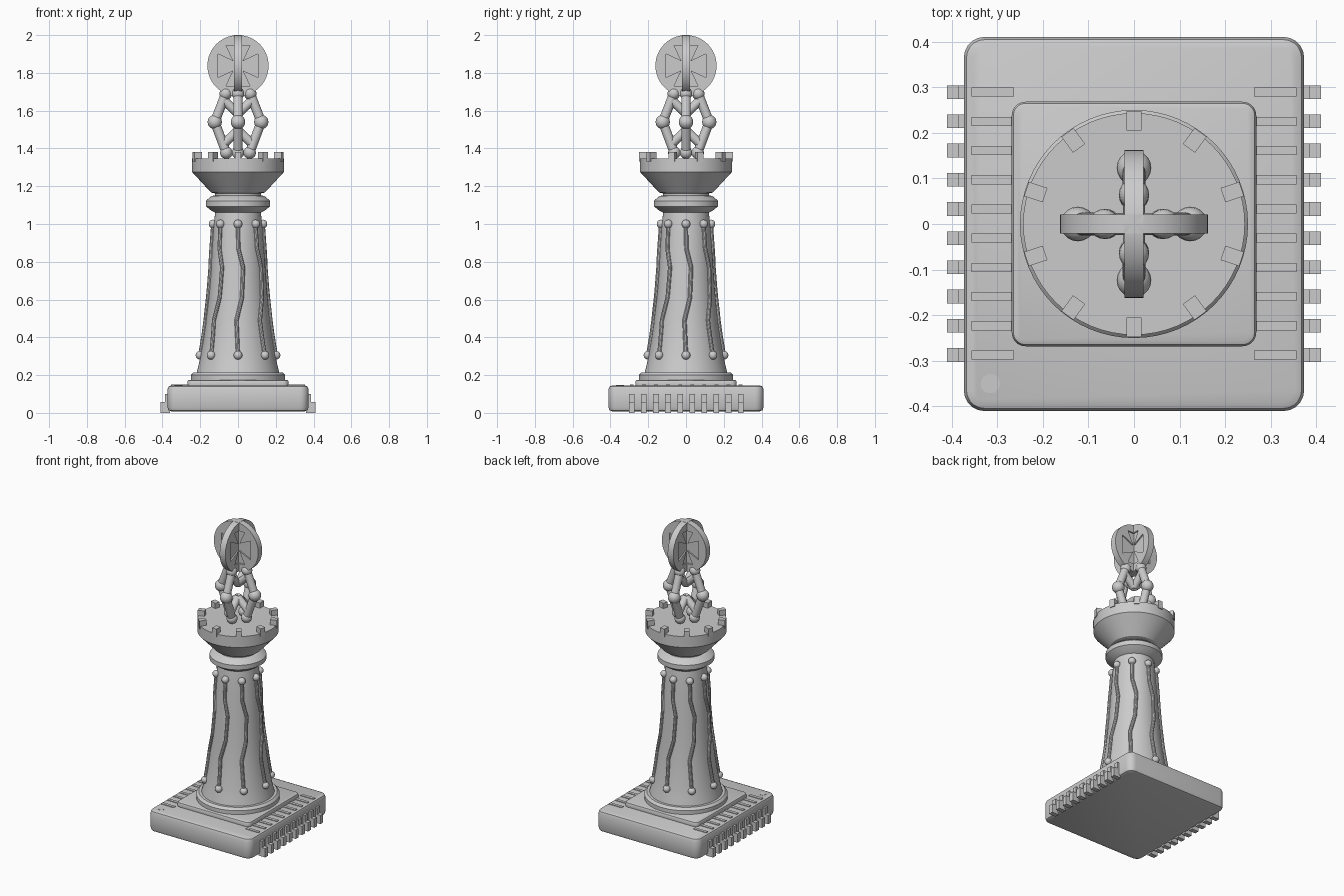
import bpy, bmesh, math
from mathutils import Vector, Matrix

cube = bpy.data.objects.get("Cube")
if cube:
    bpy.data.objects.remove(cube, do_unlink=True)

grey = bpy.data.materials.new("plain grey")
grey.use_nodes = True
grey.diffuse_color = (0.6, 0.6, 0.6, 1)
grey.node_tree.nodes["Principled BSDF"].inputs["Base Color"].default_value = (0.6, 0.6, 0.6, 1)


def finish(bm, name, smooth=True):
    bmesh.ops.recalc_face_normals(bm, faces=bm.faces[:])
    me = bpy.data.meshes.new(name)
    bm.to_mesh(me)
    bm.free()
    ob = bpy.data.objects.new(name, me)
    bpy.context.collection.objects.link(ob)
    me.materials.append(grey)
    if smooth:
        bpy.ops.object.select_all(action="DESELECT")
        ob.select_set(True)
        bpy.context.view_layer.objects.active = ob
        bpy.ops.object.shade_smooth_by_angle(angle=math.radians(32))
    return ob


def box(bm, lo, hi, rot=None):
    lo, hi = Vector(lo), Vector(hi)
    m = Matrix.Translation((lo + hi) / 2) @ Matrix.Diagonal((*(hi - lo), 1))
    return bmesh.ops.create_cube(bm, size=1, matrix=(rot or Matrix()) @ m)["verts"]


def ball(bm, p, r, seg=20):
    bmesh.ops.create_uvsphere(bm, u_segments=seg, v_segments=seg // 2, radius=r,
                              matrix=Matrix.Translation(p))


def rod(bm, a, b, r, seg=16):
    a, b = Vector(a), Vector(b)
    rot = Vector((0, 0, 1)).rotation_difference(b - a).to_matrix().to_4x4()
    bmesh.ops.create_cone(bm, cap_ends=True, segments=seg, radius1=r, radius2=r,
                          depth=(b - a).length, matrix=Matrix.Translation((a + b) / 2) @ rot)


def slab(name, hx, hy, z0, z1, corner, edge):
    """Rounded rectangle block with softened top and bottom rims."""
    bm = bmesh.new()
    box(bm, (-hx, -hy, z0), (hx, hy, z1))
    upright = [e for e in bm.edges if abs(e.verts[0].co.z - e.verts[1].co.z) > 0.001]
    bmesh.ops.bevel(bm, geom=upright, offset=corner, segments=5, profile=0.5, affect="EDGES")
    rims = [e for e in bm.edges if abs(e.verts[0].co.z - e.verts[1].co.z) < 0.001]
    bmesh.ops.bevel(bm, geom=rims, offset=edge, segments=2, profile=0.5, affect="EDGES")
    return finish(bm, name)


# chip body and the raised pad under the column
slab("chip_base", 0.373, 0.41, 0.008, 0.146, 0.045, 0.02)
slab("chip_pad", 0.268, 0.268, 0.13, 0.175, 0.03, 0.012)

# chip legs and the raised leads on the top
pins, leads = bmesh.new(), bmesh.new()
for i in range(10):
    y = 0.289 - i * 0.064
    for side in (0, math.pi):
        turn = Matrix.Rotation(side, 4, "Z")
        yy = y if side == 0 else -y
        box(pins, (0.36, yy - 0.015, 0), (0.386, yy + 0.015, 0.1), turn)
        box(pins, (0.38, yy - 0.015, 0), (0.41, yy + 0.015, 0.058), turn)
        box(leads, (0.263, yy - 0.01, 0.14), (0.356, yy + 0.01, 0.15), turn)
finish(pins, "chip_legs", False)
finish(leads, "chip_leads", False)

# marker dot in the corner
bm = bmesh.new()
rod(bm, (-0.315, -0.35, 0.14), (-0.315, -0.35, 0.148), 0.021, 24)
finish(bm, "marker_dot")

# turned column
shaft = [(0.218, 0.215), (0.207, 0.26), (0.198, 0.3), (0.184, 0.38), (0.172, 0.46), (0.162, 0.55),
         (0.153, 0.65), (0.144, 0.78), (0.135, 0.9), (0.128, 1.0), (0.121, 1.06)]
profile = [(0, 0.165), (0.25, 0.165), (0.25, 0.2), (0.235, 0.215)] + shaft + [
    (0.14, 1.07), (0.17, 1.093), (0.17, 1.123), (0.14, 1.148), (0.122, 1.152),
    (0.122, 1.162), (0.143, 1.167), (0.243, 1.275), (0.243, 1.347), (0, 1.347)]
bm = bmesh.new()
vs = [bm.verts.new((r, 0, z)) for r, z in profile]
es = [bm.edges.new(p) for p in zip(vs, vs[1:])]
bmesh.ops.spin(bm, geom=vs + es, cent=(0, 0, 0), axis=(0, 0, 1), angle=math.tau, steps=64)
bmesh.ops.remove_doubles(bm, verts=bm.verts[:], dist=0.0005)
finish(bm, "column")

# battlements round the rim
bm = bmesh.new()
for i in range(10):
    box(bm, (0.205, -0.0165, 1.33), (0.248, 0.0165, 1.382),
        Matrix.Rotation(math.radians(18 + 36 * i), 4, "Z"))
finish(bm, "battlements", False)


# circuit traces on the shaft, each ending in round pads
def shaft_radius(z):
    for (r0, z0), (r1, z1) in zip(shaft, shaft[1:]):
        if z0 <= z <= z1:
            return r0 + (r1 - r0) * (z - z0) / (z1 - z0)
    return shaft[-1][0]


bends = [(0.305, 0), (0.49, -0.008), (0.61, 0.021), (0.77, 0.027), (0.87, 0.002), (1.0, 0)]
bm = bmesh.new()
for i in range(8):
    a0 = i * math.pi / 4
    path = []
    for (z0, s0), (z1, s1) in zip(bends, bends[1:]):
        for k in range(3):
            path.append((z0 + (z1 - z0) * k / 3, s0 + (s1 - s0) * k / 3))
    path.append(bends[-1])
    pts = []
    for z, s in path:
        r = shaft_radius(z) + 0.004
        a = a0 + s / r
        pts.append(Vector((r * math.cos(a), r * math.sin(a), z)))
    for p, q in zip(pts, pts[1:]):
        rod(bm, p, q, 0.011, 10)
        ball(bm, q, 0.011, 10)
    ball(bm, pts[0], 0.023)
    ball(bm, pts[-1], 0.023)
finish(bm, "circuit_traces")

# four jointed struts carrying the finial
bm = bmesh.new()
for i in range(4):
    turn = Matrix.Rotation(i * math.pi / 2, 3, "Z")
    foot, knee, top, up, low = [turn @ Vector((x, 0, z)) for x, z in (
        (0.062, 1.378), (0.123, 1.54), (0.065, 1.69), (0.07, 1.65), (0.07, 1.43))]
    rod(bm, foot, knee, 0.025)
    rod(bm, knee, top, 0.025)
    rod(bm, up, (0, 0, 1.585), 0.024)
    rod(bm, low, (0, 0, 1.495), 0.024)
    ball(bm, foot, 0.033)
    ball(bm, knee, 0.038)
    ball(bm, top, 0.033)
finish(bm, "struts")

# two crossed discs with a sunken flared cross on each face
arm = [(0.024, 0.024), (0.107, 0.063), (0.107, -0.063), (0.024, -0.024)]
for name, spin in (("front_disc", 0), ("side_disc", math.pi / 2)):
    turn = Matrix.Translation((0, 0, 1.838)) @ Matrix.Rotation(spin, 4, "Z")
    disc = bmesh.new()
    rod(disc, (0, -0.0205, 0), (0, 0.0205, 0), 0.162, 64)
    bmesh.ops.transform(disc, matrix=turn, verts=disc.verts[:])
    disc = finish(disc, name)
    cut = bmesh.new()
    for face in (-0.03, 0.012):
        outline = []
        for k in range(4):
            c, s = round(math.cos(k * math.pi / 2)), round(math.sin(k * math.pi / 2))
            outline += [cut.verts.new((x * c + z * s, face, z * c - x * s)) for x, z in arm[:3]]
        f = cut.faces.new(outline)
        new = bmesh.ops.extrude_face_region(cut, geom=[f])["geom"]
        bmesh.ops.translate(cut, vec=(0, 0.018, 0), verts=[v for v in new if isinstance(v, bmesh.types.BMVert)])
    bmesh.ops.transform(cut, matrix=turn, verts=cut.verts[:])
    cutter = finish(cut, name + "_cutter", False)
    cutter.hide_render = True
    cutter.hide_set(True)
    mod = disc.modifiers.new("sunken cross", "BOOLEAN")
    mod.operation, mod.object, mod.solver = "DIFFERENCE", cutter, "EXACT"
